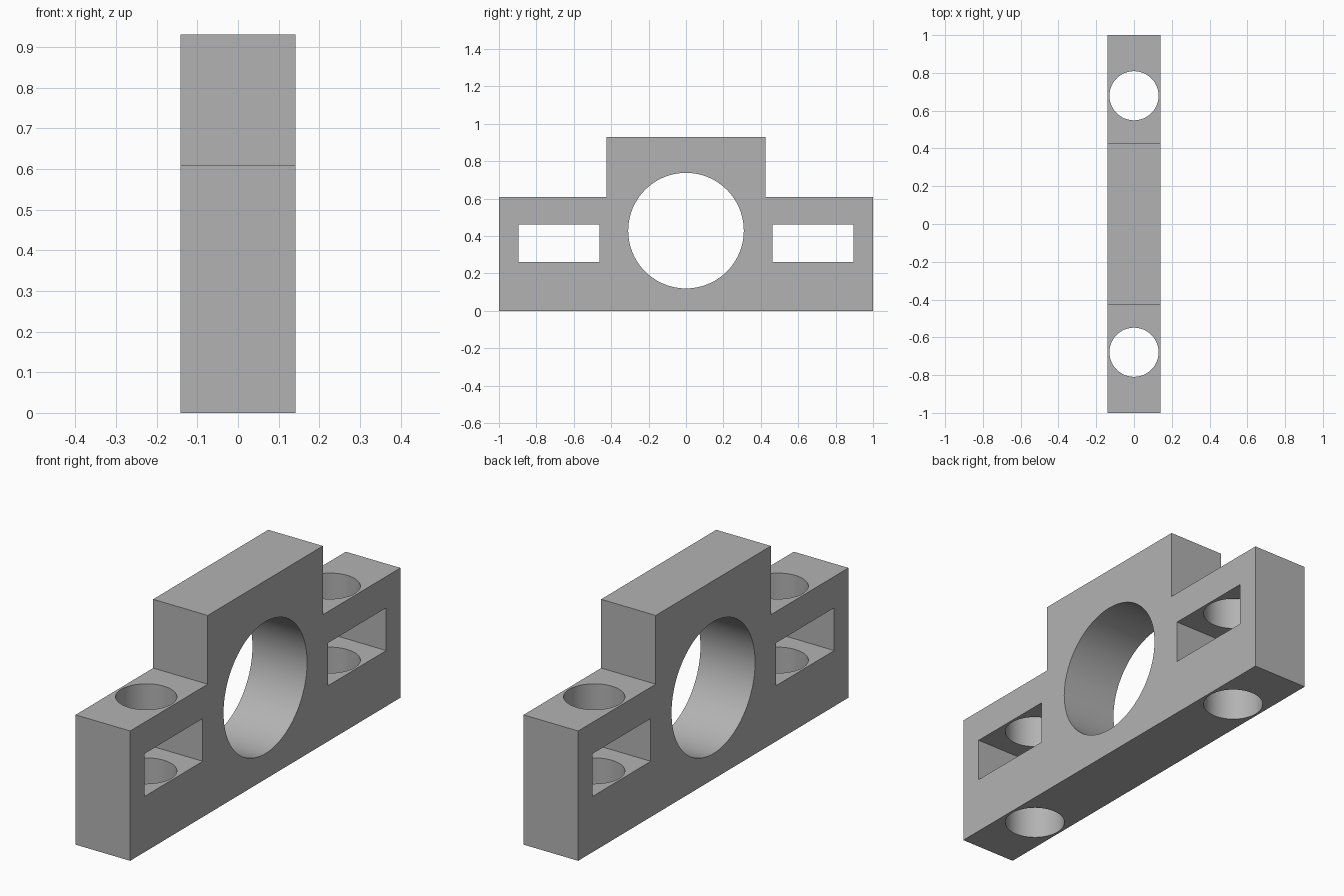
import bpy
import bmesh
from math import radians
from mathutils import Matrix

cube = bpy.data.objects.get("Cube")
if cube:
    bpy.data.objects.remove(cube, do_unlink=True)

HALF_WIDTH = 0.1415
HEIGHT = 0.93
SHOULDER = 0.608
BOLT_Y = 0.679

grey = bpy.data.materials.new("plain_grey")
grey.use_nodes = True
colour = (0.45, 0.45, 0.45, 1)
grey.diffuse_color = colour
grey.node_tree.nodes["Principled BSDF"].inputs["Base Color"].default_value = colour


def add_object(name, bm):
    bmesh.ops.recalc_face_normals(bm, faces=bm.faces)
    mesh = bpy.data.meshes.new(name)
    bm.to_mesh(mesh)
    bm.free()
    mesh.materials.append(grey)
    obj = bpy.data.objects.new(name, mesh)
    bpy.context.collection.objects.link(obj)
    return obj


def cylinder_cutter(name, radius, depth, location, turn=0):
    bm = bmesh.new()
    matrix = Matrix.Translation(location) @ Matrix.Rotation(radians(turn), 4, 'Y')
    bmesh.ops.create_cone(bm, cap_ends=True, segments=96, radius1=radius,
                          radius2=radius, depth=depth, matrix=matrix)
    return add_object(name, bm)


def box_cutter(name, size, location):
    bm = bmesh.new()
    matrix = Matrix.Translation(location) @ Matrix.Diagonal((*size, 1))
    bmesh.ops.create_cube(bm, size=1, matrix=matrix)
    return add_object(name, bm)


# Stepped housing: side profile extruded across the width
half = [(1, 0), (1, SHOULDER), (0.426, SHOULDER), (0.426, HEIGHT)]
profile = half + [(-y, z) for y, z in reversed(half)]
bm = bmesh.new()
face = bm.faces.new([bm.verts.new((-HALF_WIDTH, y, z)) for y, z in profile])
extruded = bmesh.ops.extrude_face_region(bm, geom=[face])["geom"]
bmesh.ops.translate(bm, vec=(2 * HALF_WIDTH, 0, 0),
                    verts=[v for v in extruded if isinstance(v, bmesh.types.BMVert)])
housing = add_object("bearing_housing", bm)

# Main bore, plus a nut slot and a vertical bolt hole in each foot
cutters = [cylinder_cutter("bore_cutter", 0.309, 1, (0, 0, 0.429), 90)]
for label, side in (("front", -1), ("back", 1)):
    y = side * BOLT_Y
    cutters.append(box_cutter(label + "_slot_cutter", (1, 0.432, 0.2), (0, y, 0.361)))
    cutters.append(cylinder_cutter(label + "_bolt_cutter", 0.13, 2, (0, y, 0.3)))

bpy.ops.object.select_all(action='DESELECT')
housing.select_set(True)
bpy.context.view_layer.objects.active = housing
for cutter in cutters:
    cut = housing.modifiers.new(cutter.name, 'BOOLEAN')
    cut.operation = 'DIFFERENCE'
    cut.solver = 'EXACT'
    cut.object = cutter
    cutter.hide_render = True
    bpy.ops.object.modifier_apply(modifier=cut.name)
    bpy.data.objects.remove(cutter, do_unlink=True)

bpy.ops.object.shade_smooth_by_angle(angle=radians(30))
